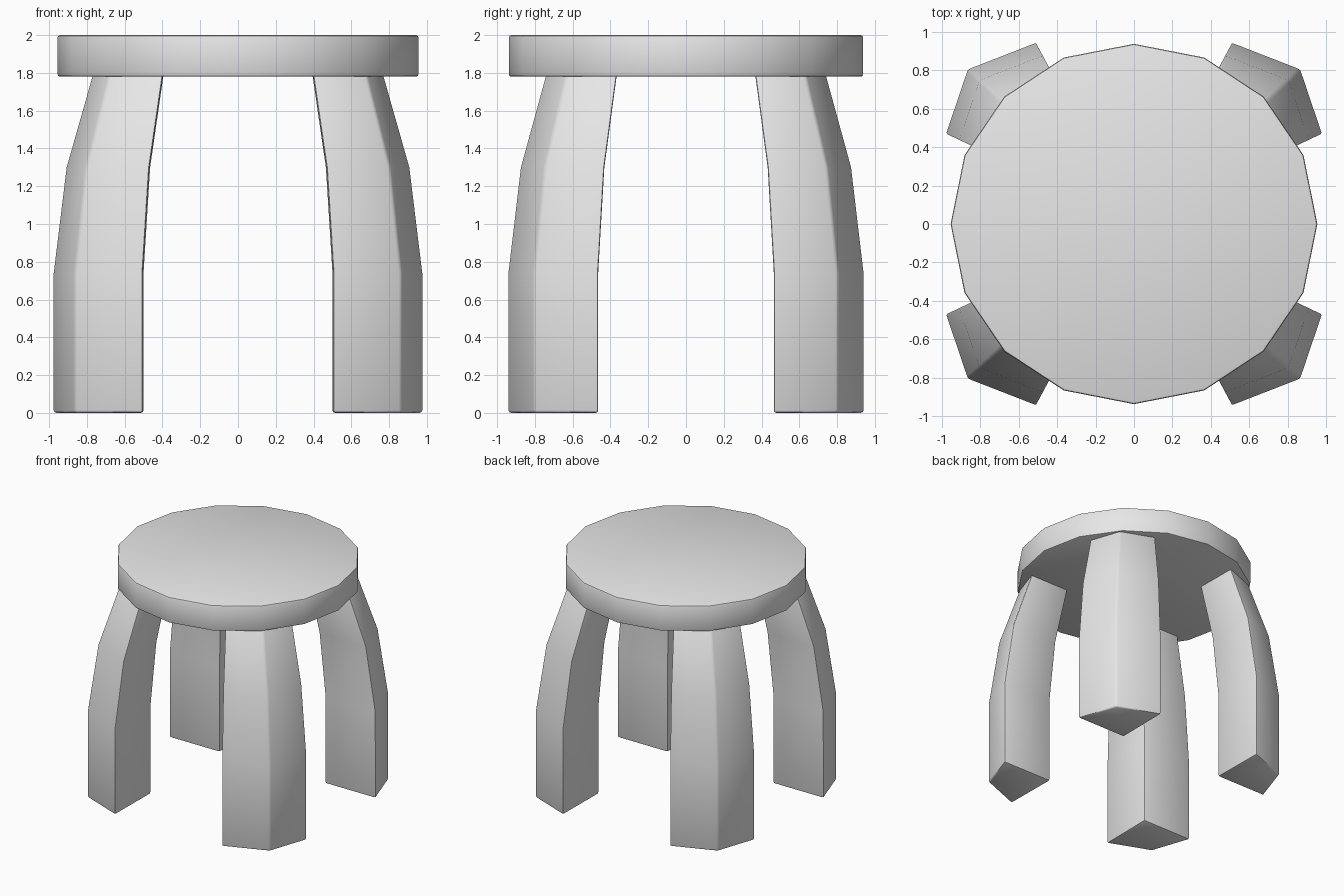
import bpy, bmesh, math

cube = bpy.data.objects.get("Cube")
if cube:
    bpy.data.objects.remove(cube, do_unlink=True)

grey = bpy.data.materials.new("plain grey")
grey.use_nodes = True
grey.diffuse_color = (0.8, 0.8, 0.8, 1)
for node in grey.node_tree.nodes:
    if node.type == 'BSDF_PRINCIPLED':
        node.inputs["Base Color"].default_value = grey.diffuse_color


def loft(name, rings, bevel):
    """Skin a stack of equal-sided rings, cap it and soften the sharp edges."""
    bm = bmesh.new()
    loops = [[bm.verts.new(p) for p in ring] for ring in rings]
    n = len(loops[0])
    for low, high in zip(loops, loops[1:]):
        for i in range(n):
            j = (i + 1) % n
            bm.faces.new((low[i], low[j], high[j], high[i]))
    bm.faces.new(loops[0])
    bm.faces.new(loops[-1])
    bmesh.ops.recalc_face_normals(bm, faces=bm.faces)
    sharp = [e for e in bm.edges if e.calc_face_angle(0) > math.radians(30)]
    bmesh.ops.bevel(bm, geom=sharp, offset=bevel, segments=2, profile=0.5,
                    affect='EDGES', clamp_overlap=True)
    bmesh.ops.recalc_face_normals(bm, faces=bm.faces)
    mesh = bpy.data.meshes.new(name)
    bm.to_mesh(mesh)
    bm.free()
    mesh.materials.append(grey)
    obj = bpy.data.objects.new(name, mesh)
    bpy.context.collection.objects.link(obj)
    bpy.ops.object.select_all(action='DESELECT')
    obj.select_set(True)
    bpy.context.view_layer.objects.active = obj
    bpy.ops.object.shade_smooth_by_angle(angle=math.radians(40))
    return obj


# Seat: sixteen-sided, slightly oval disc
SIDES = 16
outline = [(0.955 * math.cos(math.tau * i / SIDES),
            0.938 * math.sin(math.tau * i / SIDES)) for i in range(SIDES)]
loft("seat", [[(x, y, z) for x, y in outline] for z in (1.78, 2.0)], 0.012)

# Legs: kite-shaped section that shrinks towards the centre as it rises
SECTION = [(0.5, 0.465), (0.98, 0.465), (0.865, 0.805), (0.505, 0.945)]
LEVELS = [(0, 1), (0.74, 1), (1.3, 0.93), (1.8, 0.785)]
for depth, sy in (("front", -1), ("back", 1)):
    for side, sx in (("left", 1), ("right", -1)):
        rings = [[(sx * x * s, sy * y * s, z) for x, y in SECTION]
                 for z, s in LEVELS]
        loft(f"{depth}_{side}_leg", rings, 0.014)
